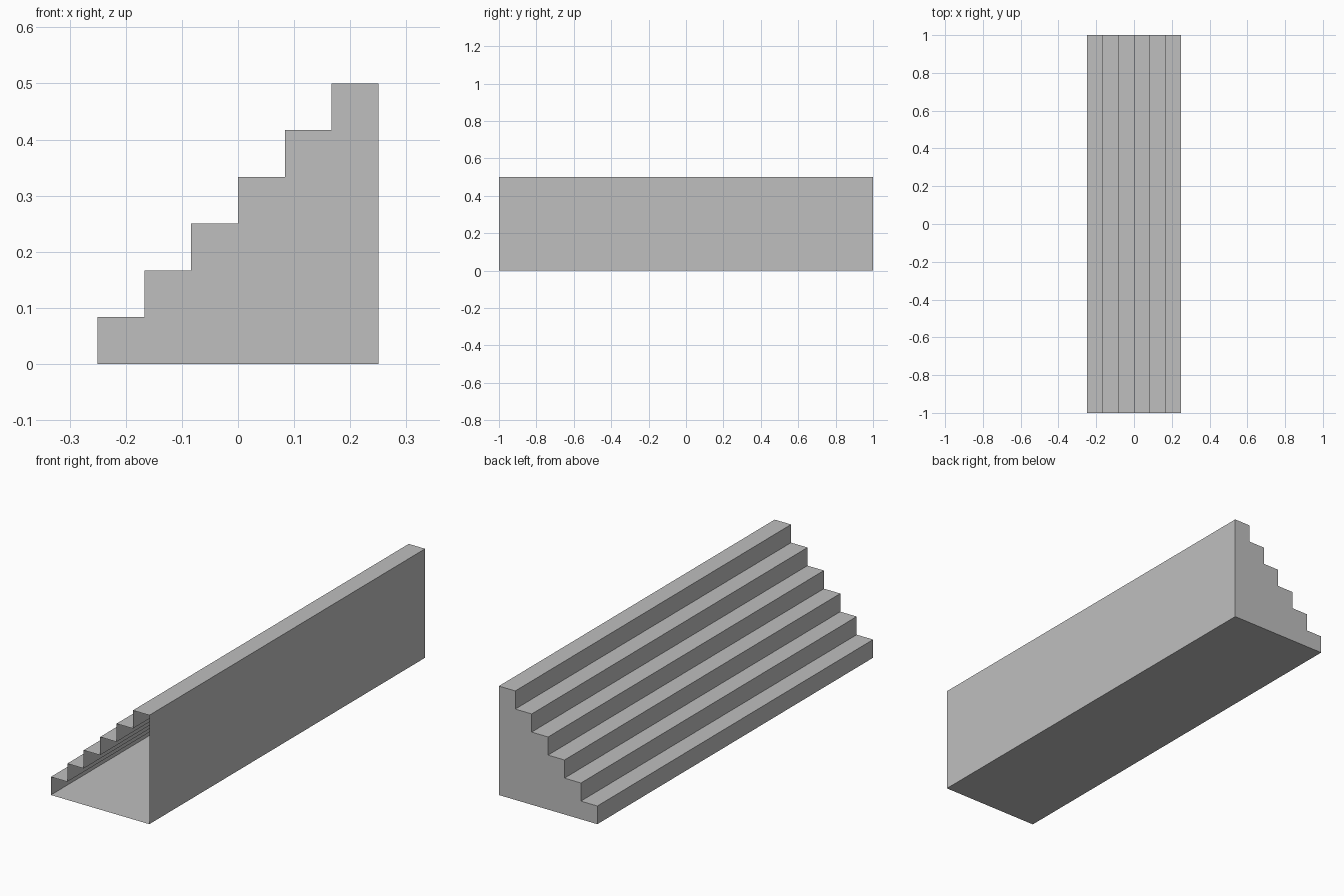
import bpy
import bmesh

cube = bpy.data.objects.get("Cube")
if cube:
    bpy.data.objects.remove(cube, do_unlink=True)

STEPS = 6
RUN = 0.5
LENGTH = 2.0
size = RUN / STEPS

# Plain grey material
grey = bpy.data.materials.new("plain_grey")
grey.use_nodes = True
colour = (0.52, 0.52, 0.52, 1)
grey.diffuse_color = colour
grey.node_tree.nodes["Principled BSDF"].inputs["Base Color"].default_value = colour

# Stair profile: rises towards +x, closed by the tall wall and the floor
profile = [(RUN / 2, 0), (-RUN / 2, 0)]
for i in range(STEPS):
    x = -RUN / 2 + i * size
    z = (i + 1) * size
    profile += [(x, z), (x + size, z)]

# Sweep the profile along y; the back end is capped, the front end is open
bm = bmesh.new()
front = [bm.verts.new((x, -LENGTH / 2, z)) for x, z in profile]
back = [bm.verts.new((x, LENGTH / 2, z)) for x, z in profile]
for i in range(len(profile)):
    j = (i + 1) % len(profile)
    bm.faces.new((front[i], front[j], back[j], back[i]))
bm.faces.new(back)
bmesh.ops.recalc_face_normals(bm, faces=bm.faces[:])

# Make sure the shell faces outwards: the floor must point down
floor = min(bm.faces, key=lambda f: f.calc_center_median().z)
if floor.normal.z > 0:
    bmesh.ops.reverse_faces(bm, faces=bm.faces[:])

mesh = bpy.data.meshes.new("staircase")
bm.to_mesh(mesh)
bm.free()
mesh.materials.append(grey)
stairs = bpy.data.objects.new("staircase", mesh)
bpy.context.collection.objects.link(stairs)
